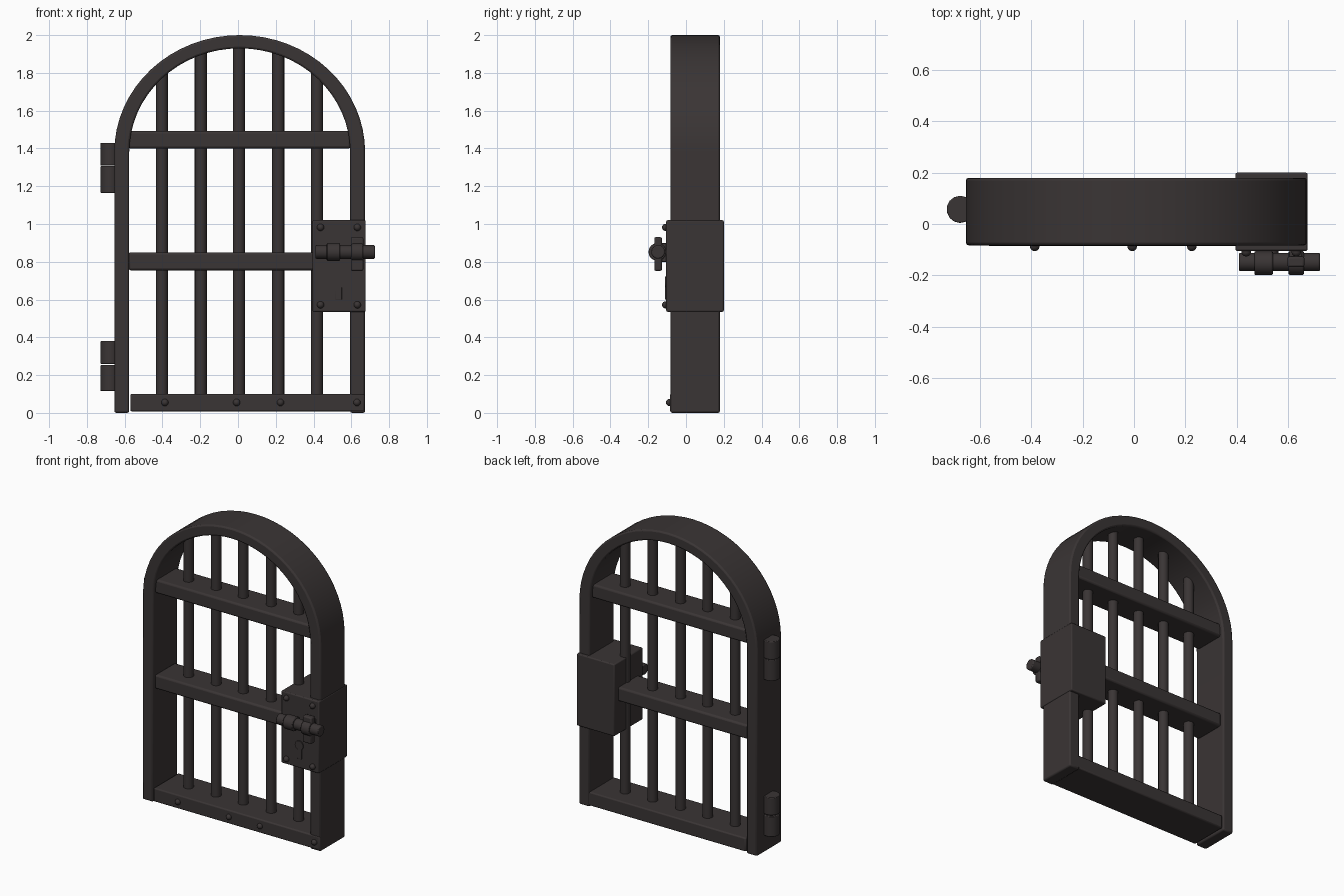
import bpy, bmesh, math
from mathutils import Matrix

if "Cube" in bpy.data.objects:
    bpy.data.objects.remove(bpy.data.objects["Cube"])

iron = bpy.data.materials.new("dark iron")
iron.diffuse_color = (0.042, 0.035, 0.035, 1)
iron.use_nodes = True
iron.node_tree.nodes["Principled BSDF"].inputs["Base Color"].default_value = iron.diffuse_color


def finish(name, bm, bevel=0.0):
    bmesh.ops.recalc_face_normals(bm, faces=bm.faces)
    me = bpy.data.meshes.new(name)
    bm.to_mesh(me)
    bm.free()
    me.materials.append(iron)
    ob = bpy.data.objects.new(name, me)
    bpy.context.collection.objects.link(ob)
    if bevel:
        m = ob.modifiers.new("bevel", 'BEVEL')
        m.width, m.segments, m.limit_method = bevel, 2, 'ANGLE'
        m.angle_limit = math.radians(40)
    bpy.ops.object.select_all(action='DESELECT')
    ob.select_set(True)
    bpy.context.view_layer.objects.active = ob
    bpy.ops.object.shade_smooth_by_angle(angle=math.radians(35))
    return ob


def box(name, x0, x1, y0, y1, z0, z1, bevel=0.006):
    bm = bmesh.new()
    bmesh.ops.create_cube(bm, size=1)
    for v in bm.verts:
        v.co = ((x0 + x1) / 2 + v.co.x * (x1 - x0),
                (y0 + y1) / 2 + v.co.y * (y1 - y0),
                (z0 + z1) / 2 + v.co.z * (z1 - z0))
    return finish(name, bm, bevel)


def rod(name, axis, centre, r, length, sides=16, bevel=0.0):
    bm = bmesh.new()
    rot = {'x': Matrix.Rotation(math.pi / 2, 4, 'Y'),
           'y': Matrix.Rotation(math.pi / 2, 4, 'X'),
           'z': Matrix()}[axis]
    bmesh.ops.create_cone(bm, cap_ends=True, segments=sides, radius1=r, radius2=r,
                          depth=length, matrix=Matrix.Translation(centre) @ rot)
    return finish(name, bm, bevel)


def rivet(name, x, y, z, r=0.019):
    bm = bmesh.new()
    bmesh.ops.create_uvsphere(bm, u_segments=12, v_segments=8, radius=r,
                              matrix=Matrix.Translation((x, y, z)))
    finish(name, bm)


# Arched frame: half-ellipse on two stiles
CX, CZ, Y0, Y1 = 0.009, 1.38, -0.083, 0.18


def arch(rx, rz, n=32):
    pts = [(CX + rx, 0.0)]
    pts += [(CX + rx * math.cos(math.pi * i / n), CZ + rz * math.sin(math.pi * i / n))
            for i in range(n + 1)]
    return pts + [(CX - rx, 0.0)]


bm = bmesh.new()
rings = [[bm.verts.new((x, y, z)) for x, z in arch(rx, rz)]
         for rx, rz, y in ((0.664, 0.62, Y0), (0.664, 0.62, Y1),
                           (0.585, 0.55, Y1), (0.585, 0.55, Y0))]
for k in range(4):
    a, b = rings[k], rings[(k + 1) % 4]
    for i in range(len(a) - 1):
        bm.faces.new((a[i], a[i + 1], b[i + 1], b[i]))
for i in (0, -1):
    bm.faces.new([r[i] for r in rings])
finish("arched_frame", bm, 0.01)

# Bottom rail and cross rails
box("bottom_rail", -0.57, 0.67, Y0 - 0.003, Y1 - 0.002, 0.008, 0.1, 0.008)
box("upper_cross_rail", -0.58, 0.597, -0.06, 0.155, 1.4, 1.492, 0.012)
box("middle_cross_rail", -0.58, 0.45, -0.06, 0.155, 0.755, 0.85, 0.012)

# Vertical bars reaching the arch
for i, x in enumerate((-0.403, -0.197, 0.005, 0.213, 0.418)):
    top = CZ + 0.55 * math.sqrt(1 - ((x - CX) / 0.585) ** 2) + 0.025
    rod(f"vertical_bar_{i}", 'z', (x, 0.05, (0.05 + top) / 2), 0.032, top - 0.05)

# Rivets on the bottom rail
for x in (-0.387, -0.007, 0.225, 0.63):
    rivet("rail_rivet", x, Y0 - 0.004, 0.055)

# Lock case with corner rivets
box("lock_case", 0.395, 0.676, -0.105, 0.2, 0.535, 1.02, 0.007)
for x in (0.437, 0.632):
    for z in (0.572, 0.982):
        rivet("lock_rivet", x, -0.108, z)

# Keyhole escutcheon
rod("keyhole_round", 'y', (0.532, -0.105, 0.69), 0.031, 0.014)
box("keyhole_slot", 0.516, 0.55, -0.111, -0.1, 0.6, 0.69, 0.002)

# Sliding bolt, collars and bracket
rod("bolt", 'x', (0.567, -0.148, 0.852), 0.036, 0.316, 16, 0.006)
for x, w in ((0.505, 0.072), (0.632, 0.06)):
    rod("bolt_collar", 'x', (x, -0.152, 0.852), 0.047, w, 16, 0.006)
box("bolt_bracket", 0.597, 0.664, -0.168, -0.127, 0.752, 0.93, 0.008)
box("bracket_foot", 0.605, 0.655, -0.135, -0.1, 0.8, 0.9, 0.004)

# Hinge knuckles on the left stile
for z0, z1 in ((0.115, 0.253), (0.26, 0.38), (1.165, 1.306), (1.309, 1.43)):
    rod("hinge_knuckle", 'z', (-0.677, 0.057, (z0 + z1) / 2), 0.053, z1 - z0, 14, 0.004)
